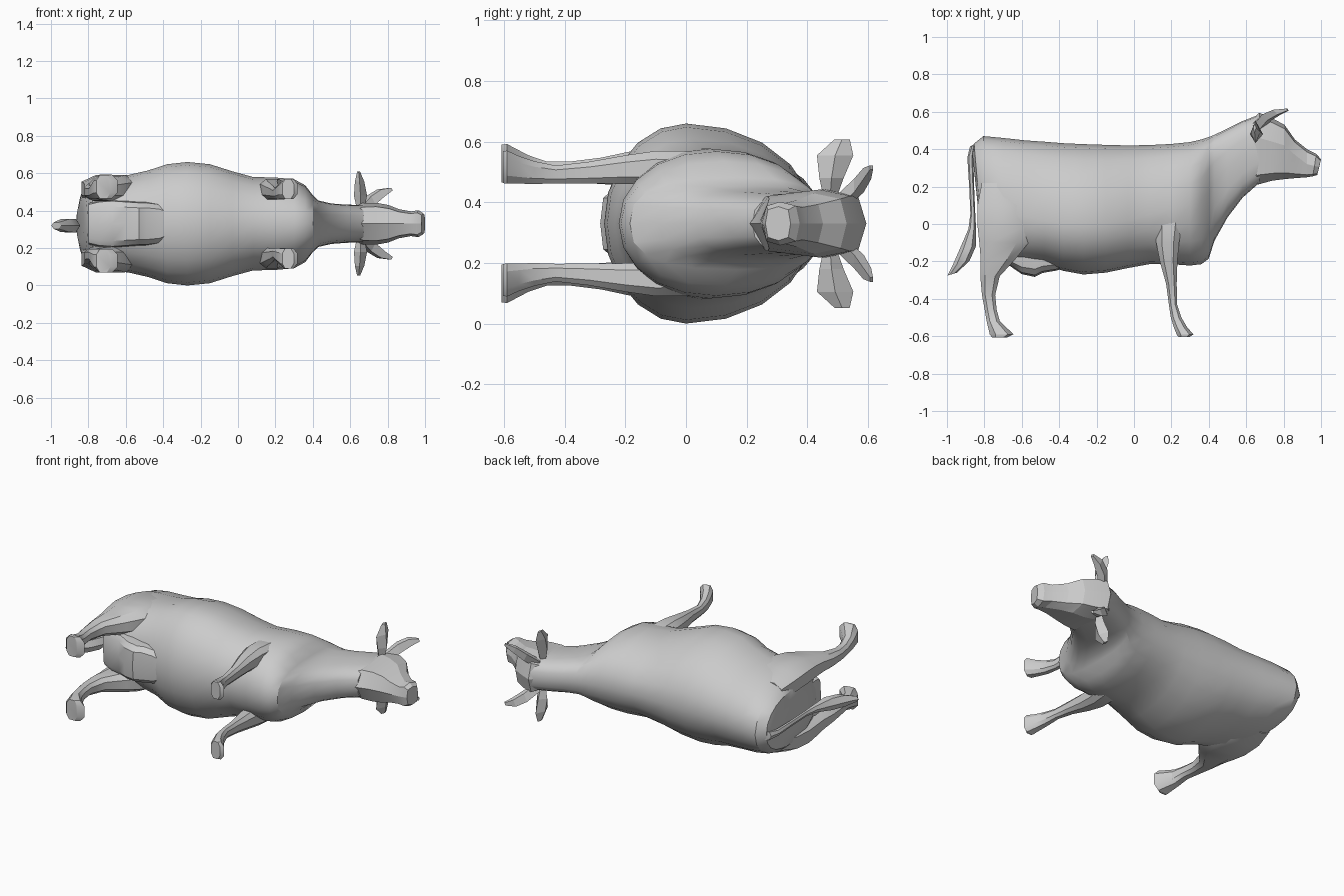
import bpy, bmesh, math
from mathutils import Vector

cube = bpy.data.objects.get("Cube")
if cube:
    bpy.data.objects.remove(cube, do_unlink=True)

MID = 0.33  # z of the animal's mirror plane (it lies on its side, back towards +y)

hide = bpy.data.materials.new("light_grey")
hide.diffuse_color = (0.6, 0.6, 0.6, 1)
hide.use_nodes = True
hide.node_tree.nodes["Principled BSDF"].inputs["Base Color"].default_value = (0.6, 0.6, 0.6, 1)


def spow(v, e):
    return math.copysign(abs(v) ** e, v)


def ring(c, u, v, n=8, e=0.8, turn=0.5):
    """Rounded polygon about c, spanned by the half-axes u and v."""
    c, u, v = Vector(c), Vector(u), Vector(v)
    return [c + u * spow(math.cos(a), e) + v * spow(math.sin(a), e)
            for a in (2 * math.pi * (i + turn) / n for i in range(n))]


def loft(name, rings, angle=30):
    """Skin a row of equal rings and cap both ends."""
    bm = bmesh.new()
    rows = [[bm.verts.new(p) for p in r] for r in rings]
    n = len(rows[0])
    for a, b in zip(rows, rows[1:]):
        for i in range(n):
            j = (i + 1) % n
            bm.faces.new((a[i], a[j], b[j], b[i]))
    bm.faces.new(rows[0])
    bm.faces.new(rows[-1])
    bmesh.ops.recalc_face_normals(bm, faces=bm.faces)
    me = bpy.data.meshes.new(name)
    bm.to_mesh(me)
    bm.free()
    me.materials.append(hide)
    ob = bpy.data.objects.new(name, me)
    bpy.context.collection.objects.link(ob)
    bpy.ops.object.select_all(action='DESELECT')
    ob.select_set(True)
    bpy.context.view_layer.objects.active = ob
    bpy.ops.object.shade_smooth_by_angle(angle=math.radians(angle))


def section(x, top, bot, wide_y, w, e=1.0, lean=0.0, n=20):
    """Upright section with its widest point at wide_y; lean shifts the top in x."""
    pts = []
    for i in range(n):
        a = 2 * math.pi * i / n
        s, c = spow(math.sin(a), e), spow(math.cos(a), e)
        y = wide_y + s * ((top - wide_y) if s > 0 else (wide_y - bot))
        pts.append(Vector((x + lean * s, y, MID + w * c)))
    return pts


# Trunk and neck: x, back, belly, widest height, half width, squareness, lean
trunk = [
    (-0.845, 0.38, 0.0, 0.2, 0.09, 0.9, -0.02),
    (-0.83, 0.43, -0.13, 0.14, 0.165, 0.9, -0.025),
    (-0.79, 0.47, -0.195, 0.10, 0.21, 0.95, -0.015),
    (-0.70, 0.46, -0.205, 0.06, 0.245, 0.95, 0),
    (-0.58, 0.447, -0.205, 0.04, 0.262, 0.95, 0),
    (-0.48, 0.44, -0.215, 0.02, 0.285, 1, 0),
    (-0.38, 0.432, -0.25, 0.0, 0.318, 1, 0),
    (-0.27, 0.427, -0.27, 0.0, 0.33, 1, 0),
    (-0.15, 0.423, -0.26, 0.0, 0.318, 1, 0),
    (-0.03, 0.42, -0.235, 0.02, 0.28, 1, 0),
    (0.08, 0.422, -0.215, 0.05, 0.25, 1, 0),
    (0.20, 0.428, -0.215, 0.08, 0.247, 0.95, 0),
    (0.30, 0.438, -0.222, 0.10, 0.238, 0.95, 0),
    (0.36, 0.452, -0.215, 0.13, 0.205, 0.9, 0),
    (0.40, 0.465, -0.185, 0.17, 0.152, 0.75, 0),
    (0.43, 0.477, -0.09, 0.22, 0.124, 0.7, 0),
    (0.50, 0.51, 0.035, 0.30, 0.108, 0.7, 0),
    (0.58, 0.55, 0.14, 0.37, 0.102, 0.7, 0),
    (0.67, 0.585, 0.22, 0.42, 0.1, 0.7, 0),
]
loft("trunk_and_neck", [section(*t) for t in trunk])

# Head: faceted wedge ending in a blunt muzzle
head = [
    (0.62, 0.55, 0.20, 0.42, 0.09, 0.7, 0),
    (0.67, 0.595, 0.213, 0.46, 0.112, 0.65, 0),
    (0.74, 0.565, 0.232, 0.44, 0.112, 0.6, 0),
    (0.805, 0.53, 0.24, 0.42, 0.1, 0.6, 0),
    (0.86, 0.452, 0.245, 0.37, 0.078, 0.6, 0),
    (0.925, 0.40, 0.25, 0.32, 0.066, 0.6, 0),
    (0.965, 0.375, 0.255, 0.31, 0.072, 0.6, 0.01),
    (0.99, 0.345, 0.262, 0.305, 0.056, 0.6, 0.01),
]
loft("head", [section(*h, n=8) for h in head], 15)


def leg(name, rows, side):
    """Rows: height y, rear x, front x, offset from mid plane, half width."""
    loft(name, [ring(((a + b) / 2, y, MID + side * off), ((b - a) / 2, 0, 0),
                     (0, 0, hw), 8, 0.75) for y, a, b, off, hw in rows])


front_rows = [
    (0.10, 0.12, 0.27, 0.17, 0.05), (0.0, 0.11, 0.26, 0.18, 0.062),
    (-0.10, 0.115, 0.245, 0.183, 0.06), (-0.20, 0.135, 0.235, 0.178, 0.05),
    (-0.32, 0.17, 0.23, 0.168, 0.038), (-0.43, 0.185, 0.232, 0.162, 0.031),
    (-0.50, 0.195, 0.255, 0.168, 0.04), (-0.55, 0.21, 0.285, 0.177, 0.048),
    (-0.59, 0.225, 0.32, 0.186, 0.058), (-0.603, 0.235, 0.30, 0.186, 0.056),
]
hind_rows = [
    (0.22, -0.82, -0.60, 0.16, 0.06), (0.10, -0.845, -0.55, 0.18, 0.075),
    (-0.02, -0.845, -0.52, 0.188, 0.076), (-0.10, -0.835, -0.555, 0.186, 0.07),
    (-0.19, -0.825, -0.63, 0.18, 0.06), (-0.28, -0.825, -0.715, 0.174, 0.046),
    (-0.38, -0.815, -0.74, 0.17, 0.037), (-0.46, -0.80, -0.732, 0.17, 0.037),
    (-0.52, -0.79, -0.715, 0.18, 0.048), (-0.59, -0.775, -0.64, 0.198, 0.068),
    (-0.608, -0.76, -0.68, 0.198, 0.066),
]

# Paired parts
for side, tag in ((-1, "right"), (1, "left")):
    leg(f"front_leg_{tag}", front_rows, side)
    leg(f"hind_leg_{tag}", hind_rows, side)

    # Ear: flat leaf reaching sideways
    ear = [(0.655, 0.475, 0.08, 0.02, 0.02), (0.655, 0.48, 0.15, 0.035, 0.04),
           (0.65, 0.492, 0.225, 0.025, 0.06), (0.645, 0.515, 0.278, 0.008, 0.025)]
    loft(f"ear_{tag}", [ring((x, y, MID + side * z), (u, 0, 0), (0, v, 0), 4, 1, 0)
                        for x, y, z, u, v in ear], 10)

    # Horn: blunt wedge sweeping up, outward and forward
    horn = [(0.66, 0.51, 0.07, 0.03), (0.71, 0.57, 0.125, 0.032),
            (0.765, 0.598, 0.165, 0.026), (0.82, 0.612, 0.185, 0.01)]
    loft(f"horn_{tag}", [ring((x, y, MID + side * z), (r * 0.6, -r * 0.7, 0),
                              (r * 0.5, 0, -side * r), 4, 1)
                         for x, y, z, r in horn], 10)

# Udder: boxy bag running from between the hind legs into the belly
udder = [(-0.80, -0.185, 0.11), (-0.74, -0.208, 0.125), (-0.67, -0.22, 0.13),
         (-0.60, -0.268, 0.125), (-0.53, -0.283, 0.12), (-0.49, -0.262, 0.12),
         (-0.42, -0.25, 0.11), (-0.36, -0.235, 0.08)]
loft("udder", [section(x, -0.05, bot, -0.14, w, 0.5, n=12) for x, bot, w in udder])

# Tail with a broad pointed tuft: x, y, half thickness, half width
tail = [(-0.80, 0.455, 0.02, 0.03), (-0.855, 0.42, 0.022, 0.028), (-0.875, 0.36, 0.016, 0.02),
        (-0.868, 0.20, 0.013, 0.016), (-0.862, 0.06, 0.013, 0.016), (-0.865, -0.02, 0.02, 0.022),
        (-0.89, -0.13, 0.046, 0.042), (-0.925, -0.21, 0.046, 0.04), (-0.972, -0.268, 0.026, 0.02)]
loft("tail", [ring((x, y, MID - 0.01), (a, 0.3 * a, 0), (0, 0, b), 6, 1, 0) for x, y, a, b in tail])
